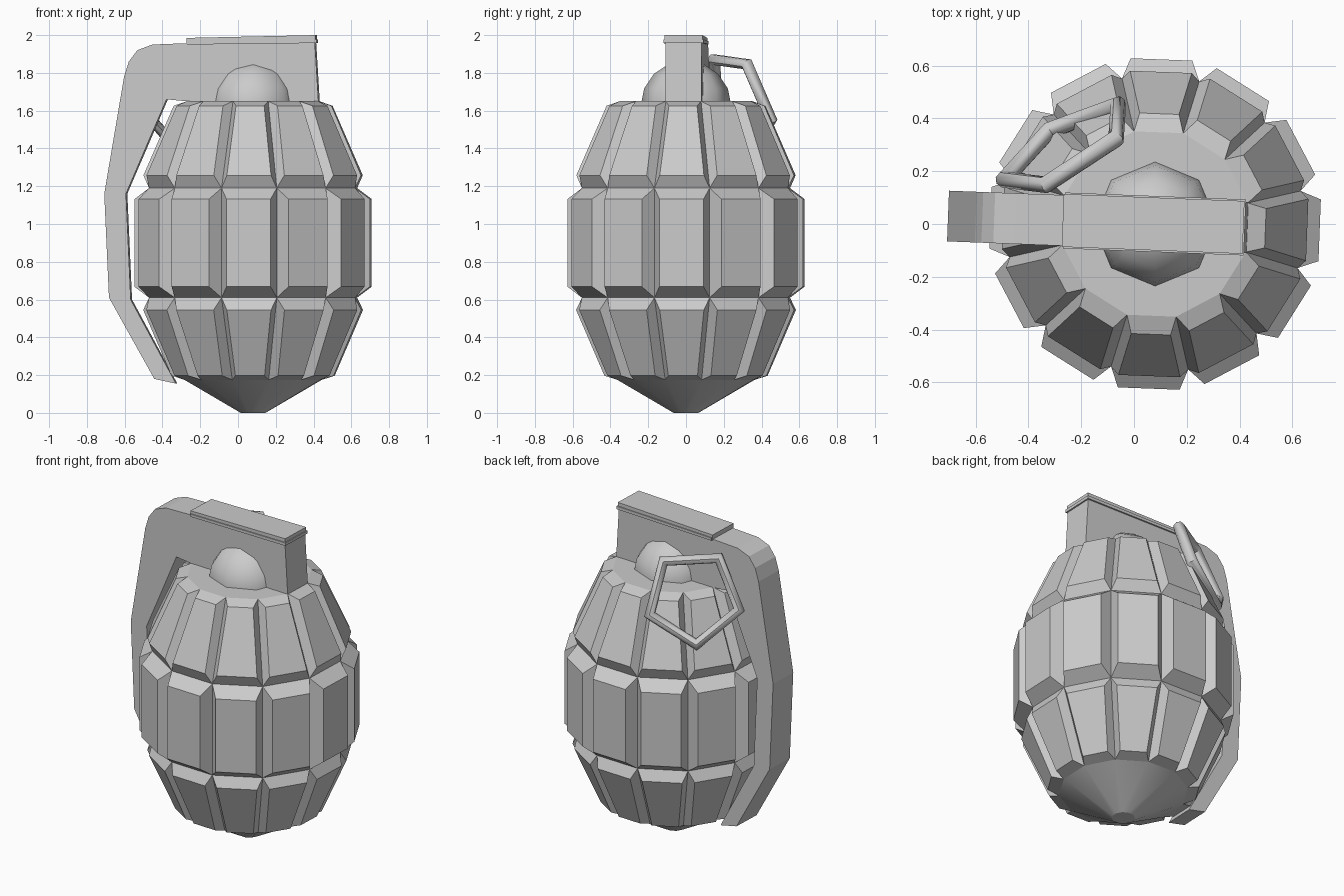
import bpy, bmesh
from math import sin, cos, radians, pi
from mathutils import Vector, Matrix

if "Cube" in bpy.data.objects:
    bpy.data.objects.remove(bpy.data.objects["Cube"])

CX = 0.08                 # body axis
TURN = radians(-2.2)      # slight twist of the whole body


def finish(bm, name):
    bmesh.ops.recalc_face_normals(bm, faces=bm.faces)
    me = bpy.data.meshes.new(name)
    bm.to_mesh(me)
    bm.free()
    ob = bpy.data.objects.new(name, me)
    bpy.context.collection.objects.link(ob)
    return ob


def prism(name, profile, half):
    """Extrude an x-z profile across y, turned about the body axis."""
    bm = bmesh.new()
    face = bm.faces.new([bm.verts.new((x - CX, -half, z)) for x, z in profile])
    ext = bmesh.ops.extrude_face_region(bm, geom=[face])
    moved = [v for v in ext["geom"] if isinstance(v, bmesh.types.BMVert)]
    bmesh.ops.translate(bm, verts=moved, vec=(0, 2 * half, 0))
    ob = finish(bm, name)
    ob.location.x = CX
    ob.rotation_euler.z = TURN
    return ob


# Body: 12-sided barrel, each side face raised as a tapered block
SIDES = 12
levels = [(0.067, 0.0), (0.373, 0.175), (0.565, 0.61), (0.565, 1.19), (0.36, 1.65)]
raise_by = [0, 0.055, 0.078, 0.055]
bm = bmesh.new()
rings = [[bm.verts.new((r * cos((k + 0.5) * 2 * pi / SIDES),
                        r * sin((k + 0.5) * 2 * pi / SIDES), z))
          for k in range(SIDES)] for r, z in levels]
tiers = []
for lo, hi in zip(rings, rings[1:]):
    tiers.append([bm.faces.new((lo[k], lo[(k + 1) % SIDES], hi[(k + 1) % SIDES], hi[k]))
                  for k in range(SIDES)])
bm.faces.new(rings[0][::-1])
bm.faces.new(rings[-1])
for f in tiers[0]:
    f.smooth = True
for faces, h in zip(tiers[1:], raise_by[1:]):
    for f in bmesh.ops.extrude_discrete_faces(bm, faces=faces)["faces"]:
        f.normal_update()
        mid, n = f.calc_center_median(), f.normal.copy()
        for v in f.verts:
            v.co = mid + (v.co - mid) * 0.8 + n * h
body = finish(bm, "body")
body.location.x = CX
body.rotation_euler.z = TURN

# Dome on top of the body
bpy.ops.mesh.primitive_uv_sphere_add(segments=8, ring_count=8, radius=0.24,
                                     location=(CX, 0, 1.625))
dome = bpy.context.object
dome.name = "fuse_dome"
bpy.ops.object.shade_smooth()

# Safety lever with its fuse block
lever = prism("lever", [
    (0.43, 1.64), (0.41, 1.97), (-0.27, 1.957), (-0.45, 1.95), (-0.53, 1.92),
    (-0.575, 1.86), (-0.60, 1.78), (-0.705, 1.16), (-0.68, 0.61), (-0.44, 0.18),
    (-0.325, 0.155), (-0.565, 0.60), (-0.59, 1.16), (-0.375, 1.66), (-0.27, 1.65),
    (-0.10, 1.64)], 0.096)

# Cap plate and the thin rim under it
prism("cap_plate", [(-0.27, 1.95), (0.415, 1.962), (0.415, 2.0), (-0.27, 1.985)], 0.1)
prism("cap_rim", [(-0.265, 1.95), (0.42, 1.958), (0.42, 1.977), (-0.265, 1.967)], 0.106)

# Pull ring: five-sided loop leaning on the body
u = Vector((0.833, 0.545, -0.076)).normalized()
v = Vector((-0.239, 0.244, -0.941))
v = (v - u * v.dot(u)).normalized()
w = v.cross(u)
bpy.ops.mesh.primitive_torus_add(major_segments=5, minor_segments=8,
                                 major_radius=0.272, minor_radius=0.034)
ring = bpy.context.object
ring.name = "pull_ring"
rot = Matrix((v, u, w)).transposed().to_4x4()
ring.matrix_world = Matrix.Translation((-0.255, 0.289, 1.651)) @ rot
bpy.ops.object.shade_smooth_by_angle(angle=radians(50))
